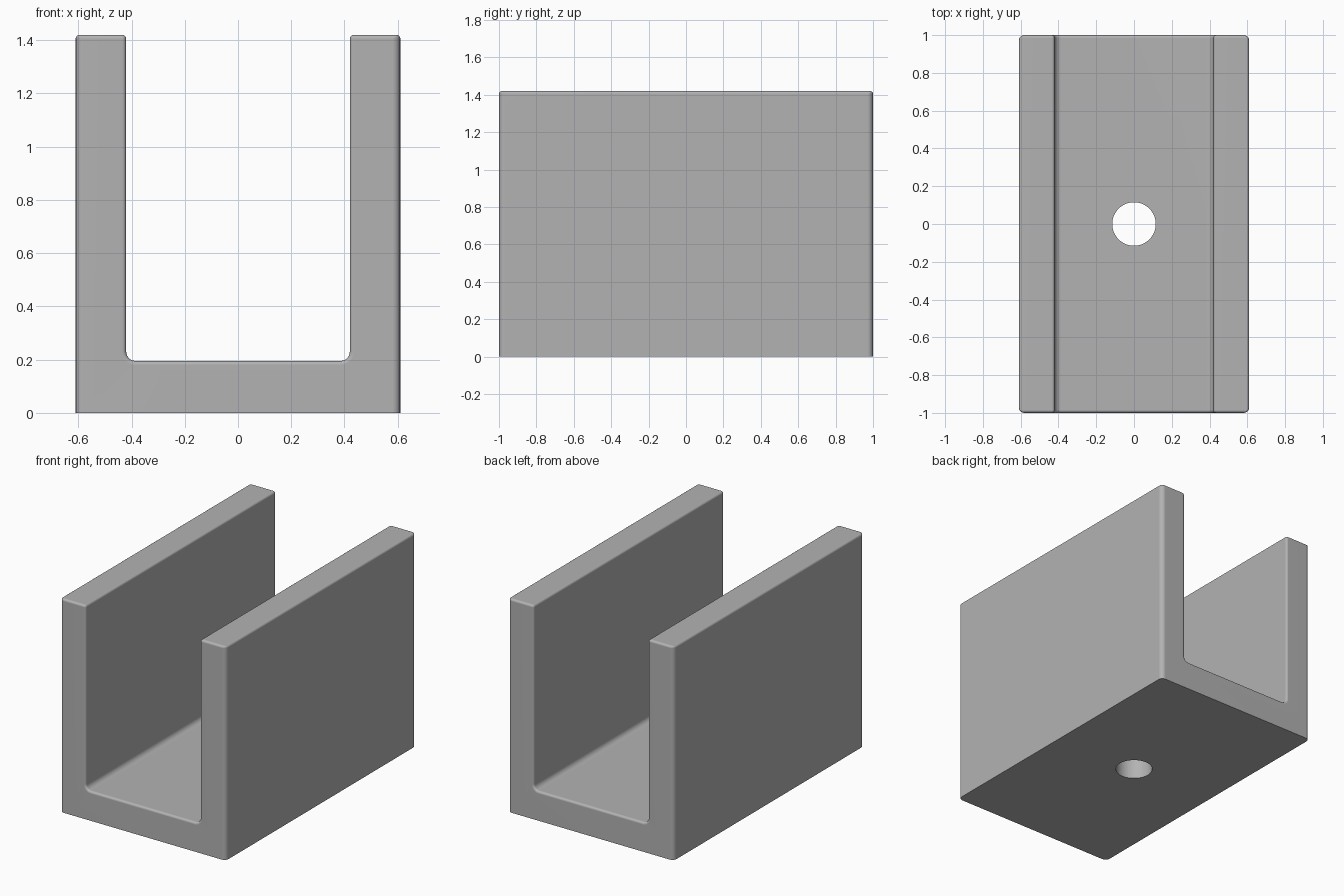
import bpy, bmesh
from math import sin, cos, pi, radians

cube = bpy.data.objects.get("Cube")
if cube:
    bpy.data.objects.remove(cube, do_unlink=True)

HALF_W, HALF_L, HEIGHT = 0.61, 1.0, 1.42
INNER, FLOOR, FILLET = 0.42, 0.195, 0.035
CORNER, EDGE = 0.03, 0.015
HOLE = 0.115
STEPS = 6

grey = bpy.data.materials.new("plain grey")
grey.use_nodes = True
grey.diffuse_color = (0.45, 0.45, 0.45, 1)
grey.node_tree.nodes["Principled BSDF"].inputs["Base Color"].default_value = grey.diffuse_color

# U-shaped cross-section with filleted inner corners
arc = [(INNER - FILLET + FILLET * cos(a), FLOOR + FILLET - FILLET * sin(a))
       for a in (i * pi / 2 / STEPS for i in range(STEPS + 1))]
right_half = [(HALF_W, 0), (HALF_W, HEIGHT), (INNER, HEIGHT)] + arc
profile = right_half + [(-x, z) for x, z in reversed(right_half)]

# Channel body: extrude the section along y and weight the edges to round
bm = bmesh.new()
section = bm.faces.new([bm.verts.new((x, -HALF_L, z)) for x, z in profile])
swept = bmesh.ops.extrude_face_region(bm, geom=[section])["geom"]
bmesh.ops.translate(bm, vec=(0, 2 * HALF_L, 0),
                    verts=[g for g in swept if isinstance(g, bmesh.types.BMVert)])
bmesh.ops.recalc_face_normals(bm, faces=bm.faces)
weight = bm.edges.layers.float.new("bevel_weight_edge")
for e in bm.edges:
    a, b = (v.co for v in e.verts)
    on_end = abs(a.y - b.y) < 0.01
    if max(a.z, b.z) < 0.01:
        continue                                   # underside stays sharp
    if on_end and abs(a.x - b.x) < 0.001 and abs(a.x) > HALF_W - 0.01:
        e[weight] = 1.0                            # outer upright corners
    elif on_end or min(a.z, b.z) > HEIGHT - 0.01:
        e[weight] = EDGE / CORNER                  # end outline and rims
mesh = bpy.data.meshes.new("channel_bracket")
bm.to_mesh(mesh)
bm.free()
mesh.materials.append(grey)
body = bpy.data.objects.new("channel_bracket", mesh)
bpy.context.collection.objects.link(body)

# Round hole through the floor
bpy.ops.mesh.primitive_cylinder_add(vertices=48, radius=HOLE, depth=0.8)
cutter = bpy.context.object
cutter.name = "hole_cutter"
cutter.data.materials.append(grey)
cutter.hide_render = True

bevel = body.modifiers.new("rounded_edges", 'BEVEL')
bevel.limit_method = 'WEIGHT'
bevel.width = CORNER
bevel.segments = 4
drill = body.modifiers.new("floor_hole", 'BOOLEAN')
drill.operation = 'DIFFERENCE'
drill.solver = 'EXACT'
drill.object = cutter

bpy.ops.object.select_all(action='DESELECT')
body.select_set(True)
bpy.context.view_layer.objects.active = body
for name in ("rounded_edges", "floor_hole"):
    bpy.ops.object.modifier_apply(modifier=name)
bpy.data.objects.remove(cutter, do_unlink=True)

# Smooth fillets while flat faces stay flat
bpy.ops.object.shade_smooth_by_angle(angle=radians(35))
normals = body.modifiers.new("flat_face_normals", 'WEIGHTED_NORMAL')
normals.keep_sharp = True
